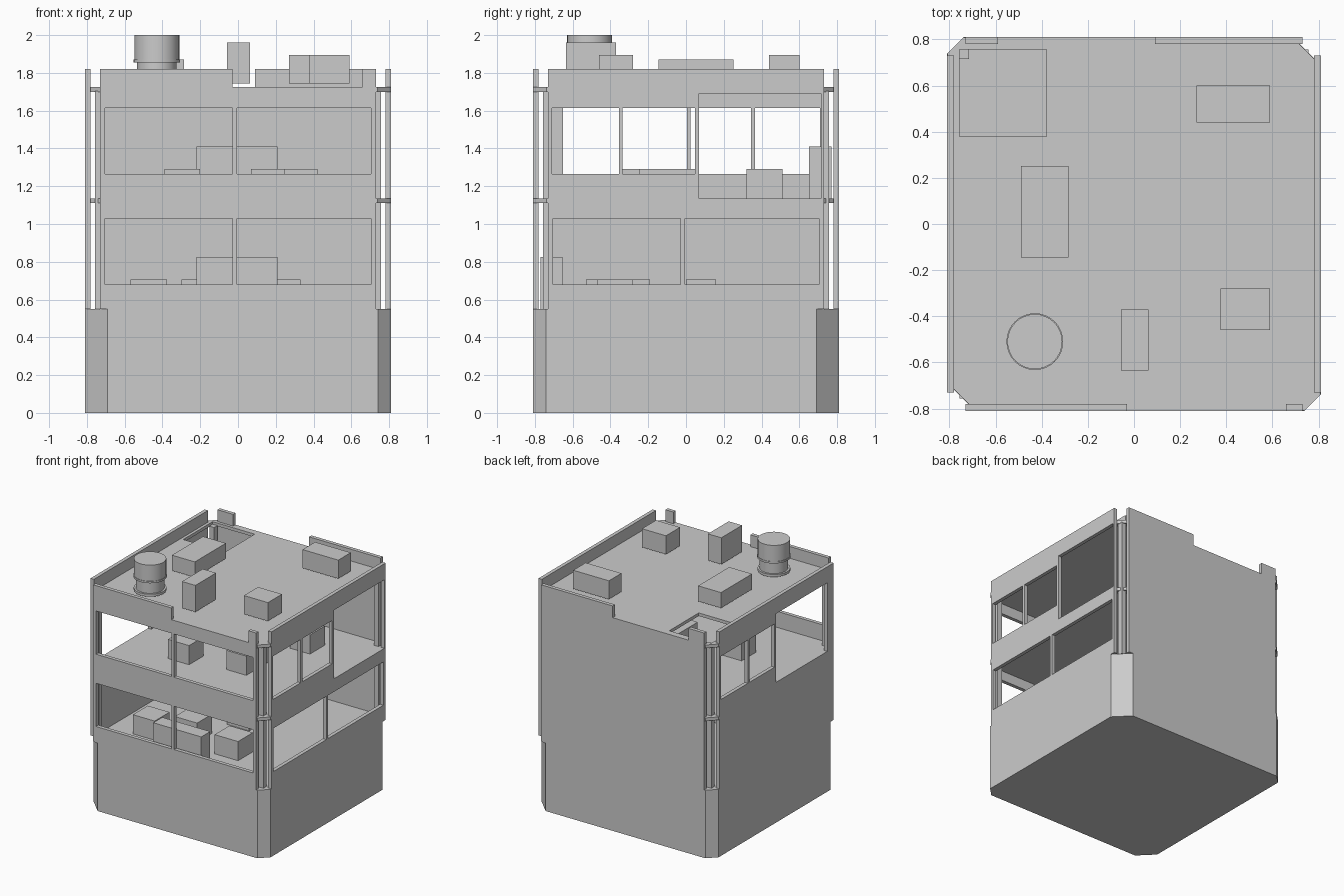
import bpy, bmesh

old = bpy.data.objects.get("Cube")
if old:
    bpy.data.objects.remove(old, do_unlink=True)

grey = bpy.data.materials.new("light_grey")
grey.use_nodes = True
grey.diffuse_color = (0.6, 0.6, 0.6, 1)
grey.node_tree.nodes["Principled BSDF"].inputs["Base Color"].default_value = (0.6, 0.6, 0.6, 1)

HALF, INNER, END = 0.81, 0.78, 0.73      # wall outer face, inner face, wall end
BASE, FLOOR, ROOF, TOP = 0.55, 1.135, 1.725, 1.82


def make(name, bm):
    bmesh.ops.recalc_face_normals(bm, faces=bm.faces)
    mesh = bpy.data.meshes.new(name)
    bm.to_mesh(mesh)
    bm.free()
    mesh.materials.append(grey)
    obj = bpy.data.objects.new(name, mesh)
    bpy.context.collection.objects.link(obj)
    return obj


def box(name, x, y, z):
    bm = bmesh.new()
    bmesh.ops.create_cube(bm, size=1)
    for v in bm.verts:
        v.co = [r[0] if c < 0 else r[1] for c, r in zip(v.co, (x, y, z))]
    return make(name, bm)


def prism(name, points, z0, z1):
    bm = bmesh.new()
    face = bm.faces.new([bm.verts.new((px, py, z0)) for px, py in points])
    new = bmesh.ops.extrude_face_region(bm, geom=[face])["geom"]
    for v in new:
        if isinstance(v, bmesh.types.BMVert):
            v.co.z = z1
    return make(name, bm)


def octagon(h, small=0.07, large=0.12):
    """Square outline with two small and two large corner chamfers."""
    return [(-h + large, -h), (h - small, -h), (h, -h + small), (h, h - large),
            (h - large, h), (-h + small, h), (-h, h - small), (-h, -h + large)]


def wall(name, side, openings):
    """Wall panel with rectangular openings (u0, u1, z0, z1), cut on a grid."""
    us = sorted({-END, END} | {u for o in openings for u in o[:2]})
    zs = sorted({BASE, TOP} | {z for o in openings for z in o[2:]})

    def place(u, z):
        return {"front": (u, -HALF, z), "back": (u, HALF, z),
                "left": (HALF, u, z), "right": (-HALF, u, z)}[side]

    bm = bmesh.new()
    grid = {(u, z): bm.verts.new(place(u, z)) for u in us for z in zs}
    for u0, u1 in zip(us, us[1:]):
        for z0, z1 in zip(zs, zs[1:]):
            um, zm = (u0 + u1) / 2, (z0 + z1) / 2
            if not any(o[0] < um < o[1] and o[2] < zm < o[3] for o in openings):
                bm.faces.new([grid[p] for p in ((u0, z0), (u1, z0), (u1, z1), (u0, z1))])
    # give the panel its thickness towards the inside
    axis = 1 if side in ("front", "back") else 0
    inward = (INNER - HALF) * (1 if side in ("back", "left") else -1)
    new = bmesh.ops.extrude_face_region(bm, geom=bm.faces[:] + bm.edges[:],
                                        use_keep_orig=True)["geom"]
    for v in new:
        if isinstance(v, bmesh.types.BMVert):
            v.co[axis] += inward
    loose = [v for v in bm.verts if not v.link_faces]
    bmesh.ops.delete(bm, geom=loose, context="VERTS")
    bmesh.ops.dissolve_limit(bm, angle_limit=0.01, verts=bm.verts, edges=bm.edges)
    return make(name, bm)


# Solid ground storey and the two slabs
prism("ground_storey", octagon(HALF), 0, BASE)
prism("upper_floor", octagon(HALF - 0.001), FLOOR - 0.025, FLOOR)
roof = prism("roof", octagon(HALF - 0.001), ROOF - 0.025, ROOF)

# Stair opening in the roof
cutter = box("stair_cutter", (-0.757, -0.38), (0.38, 0.757), (1.6, 1.8))
cutter.hide_render = True
cutter.hide_viewport = True
cut = roof.modifiers.new("stair_opening", "BOOLEAN")
cut.object = cutter
cut.solver = "EXACT"
bpy.context.view_layer.objects.active = roof
roof.select_set(True)
bpy.ops.object.modifier_apply(modifier=cut.name)
bpy.data.objects.remove(cutter, do_unlink=True)

# Outer walls with window rows, tall openings and parapet gaps
LOW, HIGH = (0.68, 1.03), (1.265, 1.615)
pair = [(-0.705, -0.028), (-0.006, 0.703)]
wall("front_wall", "front", [p + z for p in pair for z in (LOW, HIGH)] + [(-0.03, 0.66, ROOF, TOP)])
wall("back_wall", "back", [(-0.59, 0.09, ROOF, TOP)])
wall("left_wall", "left", [p + LOW for p in pair] +
     [(-0.71, -0.355) + HIGH, (-0.335, 0.048) + HIGH, (0.07, 0.715, FLOOR, 1.69)])
wall("right_wall", "right",
     [(0.365, 0.71) + HIGH, (0.025, 0.345) + HIGH, (-0.65, 0.005, FLOOR, 1.69)])

# Corner posts
for sx in (-1, 1):
    for sy in (-1, 1):
        xs, ys = sorted((sx * 0.715, sx * 0.757)), sorted((sy * 0.715, sy * 0.757))
        box("corner_post", xs, ys, (BASE, ROOF - 0.02))

# Furniture on both storeys
box("upper_counter", (-0.22, 0.21), (0.65, 0.77), (FLOOR, 1.41))
for x, y in (((-0.39, -0.2), (-0.34, -0.155)), ((0.07, 0.25), (-0.25, 0.06)),
             ((0.24, 0.42), (0.32, 0.51))):
    box("upper_crate", x, y, (FLOOR, 1.29))
box("lower_counter", (-0.22, 0.21), (-0.77, -0.655), (BASE, 0.825))
for x, y in (((-0.57, -0.375), (-0.53, -0.34)), ((0.12, 0.33), (-0.47, -0.28)),
             ((-0.3, -0.1), (-0.38, -0.19)), ((-0.1, 0.1), (0, 0.16))):
    box("lower_crate", x, y, (BASE, 0.705))

# Rooftop units
for x, y, top in (((0.27, 0.59), (0.44, 0.6), 1.895), ((0.375, 0.59), (-0.46, -0.28), 1.895),
                  ((-0.057, 0.063), (-0.635, -0.37), 1.96), ((-0.49, -0.285), (-0.145, 0.252), 1.87)):
    box("roof_unit", x, y, (1.745, top))

# Water tank as a stepped, lathed profile
bm = bmesh.new()
profile = [(0, 1.745), (0.12, 1.745), (0.12, 1.765), (0.105, 1.765), (0.105, 1.855),
           (0.123, 1.855), (0.123, 1.87), (0.119, 1.87), (0.119, 2), (0, 2)]
verts = [bm.verts.new((r, 0, z)) for r, z in profile]
edges = [bm.edges.new(e) for e in zip(verts, verts[1:])]
bmesh.ops.spin(bm, geom=verts + edges, cent=(0, 0, 0), axis=(0, 0, 1), angle=6.283185, steps=32)
bmesh.ops.remove_doubles(bm, verts=bm.verts, dist=0.0005)
tank = make("water_tank", bm)
tank.location = (-0.43, -0.51, 0)
bpy.ops.object.select_all(action="DESELECT")
tank.select_set(True)
bpy.context.view_layer.objects.active = tank
bpy.ops.object.shade_smooth_by_angle()
